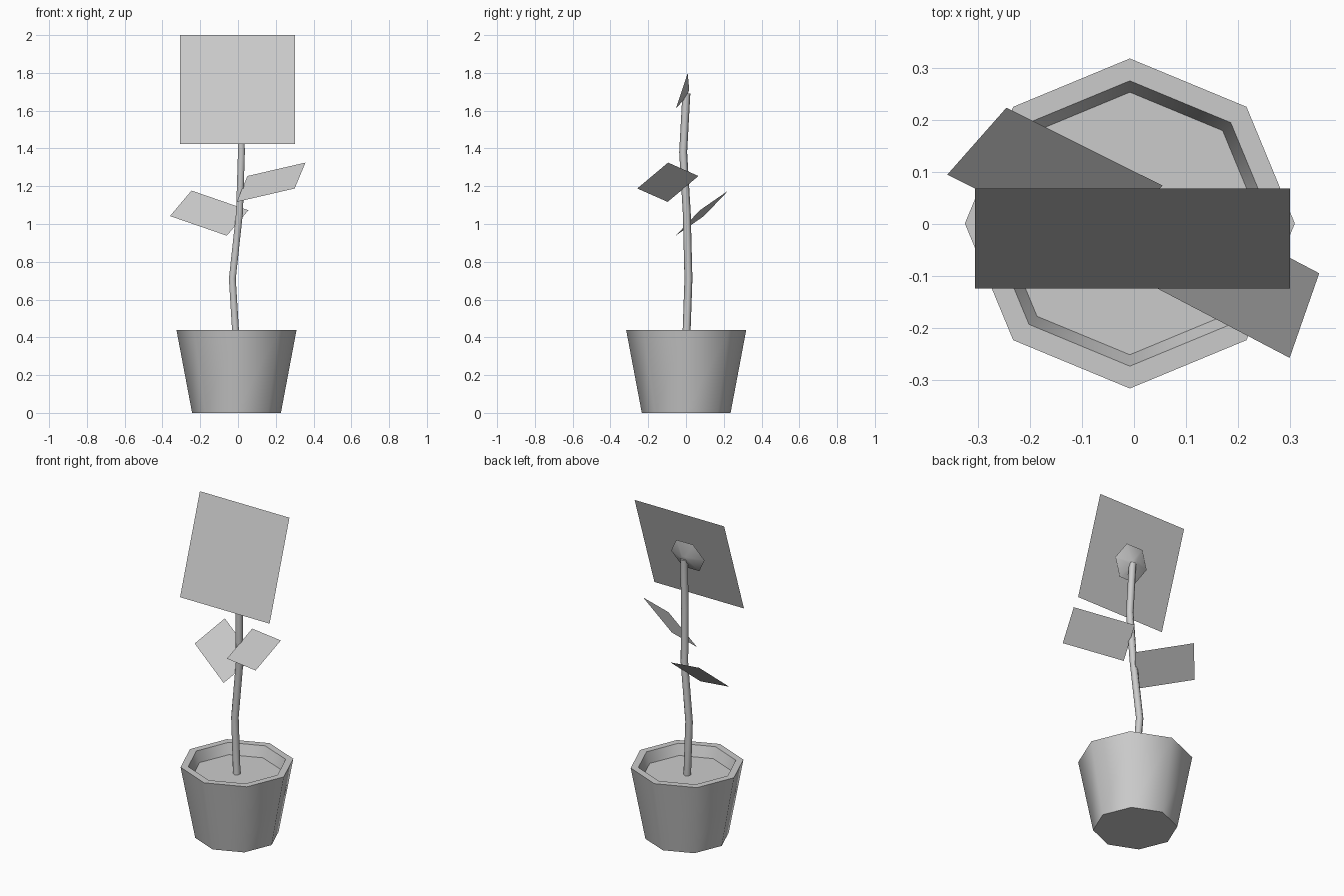
import bpy, bmesh, math
from mathutils import Vector, Matrix

if "Cube" in bpy.data.objects:
    bpy.data.objects.remove(bpy.data.objects["Cube"])


def finish(name, bm, smooth=False):
    me = bpy.data.meshes.new(name)
    bm.to_mesh(me)
    bm.free()
    ob = bpy.data.objects.new(name, me)
    bpy.context.collection.objects.link(ob)
    if smooth:
        bpy.ops.object.select_all(action='DESELECT')
        ob.select_set(True)
        bpy.context.view_layer.objects.active = ob
        bpy.ops.object.shade_smooth_by_angle(angle=math.radians(65))
    return ob


def rings(name, sections, sides, phase=0.0, caps=(True, True), matrix=None):
    """Skin a stack of regular polygons given as (centre, radius)."""
    bm = bmesh.new()
    loops = []
    for c, r in sections:
        angles = [phase + 2 * math.pi * i / sides for i in range(sides)]
        loops.append([bm.verts.new(Vector(c) + Vector((r * math.cos(a), r * math.sin(a), 0)))
                      for a in angles])
    for lo, hi in zip(loops, loops[1:]):
        for i in range(sides):
            j = (i + 1) % sides
            bm.faces.new((lo[i], lo[j], hi[j], hi[i]))
    if caps[0]:
        bm.faces.new(loops[0][::-1])
    if caps[1]:
        bm.faces.new(loops[-1])
    if matrix:
        bm.transform(matrix)
    return finish(name, bm, True)


def card(name, corner, u, v):
    """Single flat quad from a corner and two edge vectors."""
    bm = bmesh.new()
    c, u, v = Vector(corner), Vector(u), Vector(v)
    bm.faces.new([bm.verts.new(p) for p in (c, c + u, c + u + v, c + v)])
    return finish(name, bm)


# Octagonal pot with rim and inner wall, then soil
px, py = -0.008, 0.001
rings("pot", [((px, py, z), r) for r, z in
              ((0.235, 0), (0.318, 0.44), (0.275, 0.44), (0.253, 0.375))],
      8, caps=(True, False))
rings("soil", [((px, py, 0.375), 0.253)], 8, caps=(False, True))

# Bent stem
path = [(-0.009, 0.001, 0.37), (-0.03, 0.013, 0.71), (0.008, 0.004, 1.06),
        (0.018, -0.015, 1.38), (0.012, 0.002, 1.69)]
rings("stem", [(p, 0.021) for p in path], 6, phase=math.radians(30))

# Leaves
card("left_leaf", (-0.059, -0.055, 0.938), (0.114, 0.129, 0.135), (-0.301, 0.15, 0.104))
card("right_leaf", (-0.007, -0.097, 1.117), (0.307, -0.161, 0.071), (0.057, 0.163, 0.137))

# Flower head tilted slightly back, with a shallow hexagonal cup behind it
card("flower_head", (-0.306, -0.124, 1.424), (0.607, 0, 0), (0, 0.192, 0.576))
tilt = Matrix.Translation((0.003, -0.022, 1.705)) @ Matrix.Rotation(math.radians(-108.4), 4, 'X')
rings("flower_cup", [((0, 0, 0), 0.113), ((0, 0, 0.035), 0.022)], 6, matrix=tilt)
